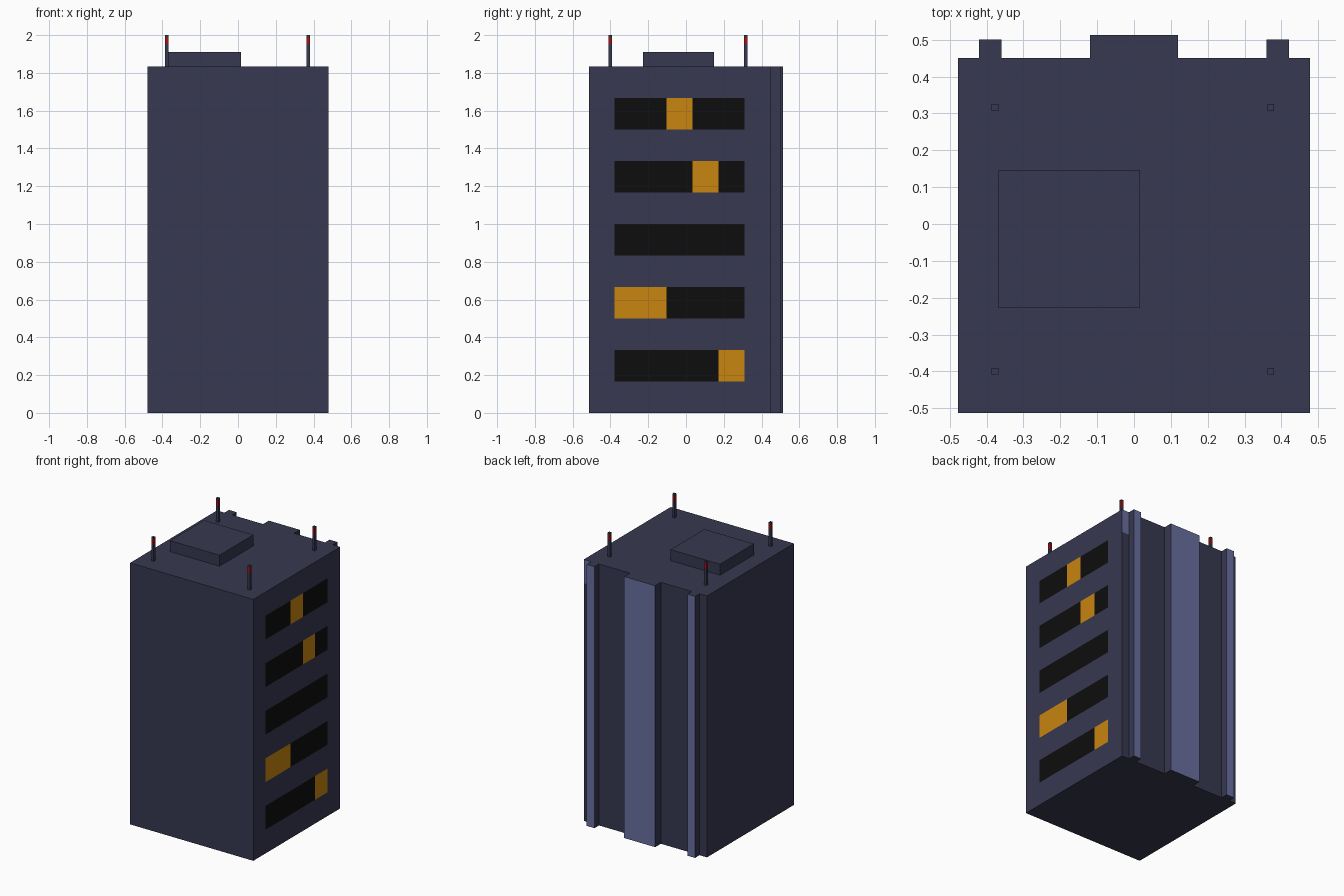
import bpy, bmesh

if "Cube" in bpy.data.objects:
    bpy.data.objects.remove(bpy.data.objects["Cube"])


def material(name, rgb):
    m = bpy.data.materials.new(name)
    m.diffuse_color = (*rgb, 1)
    m.use_nodes = True
    m.node_tree.nodes["Principled BSDF"].inputs["Base Color"].default_value = m.diffuse_color
    return m


wall = material("wall", (0.038, 0.040, 0.080))
pale = material("pale_wall", (0.138, 0.162, 0.350))
dark = material("dark_window", (0.004, 0.004, 0.004))
lit = material("lit_window", (0.578, 0.235, 0.005))
red = material("red_light", (0.40, 0.005, 0.008))


def prism(outline, z0, z1):
    """Closed bmesh made by extruding a floor outline upwards."""
    bm = bmesh.new()
    base = bm.faces.new([bm.verts.new((x, y, z0)) for x, y in outline])
    top = bmesh.ops.extrude_face_region(bm, geom=[base], use_keep_orig=True)
    verts = [g for g in top["geom"] if isinstance(g, bmesh.types.BMVert)]
    bmesh.ops.translate(bm, verts=verts, vec=(0, 0, z1 - z0))
    bmesh.ops.recalc_face_normals(bm, faces=bm.faces[:])
    return bm


def rect(x0, x1, y0, y1):
    return [(x0, y0), (x1, y0), (x1, y1), (x0, y1)]


def cut(bm, picks, co, no):
    """Split only the picked faces along a plane."""
    faces = [f for f in bm.faces if picks(f)]
    geom = faces + list({e for f in faces for e in f.edges}) + list({v for f in faces for v in f.verts})
    bmesh.ops.bisect_plane(bm, geom=geom, plane_co=co, plane_no=no, dist=1e-5)


def finish(name, bm, mats):
    bm.normal_update()
    me = bpy.data.meshes.new(name)
    bm.to_mesh(me)
    bm.free()
    for m in mats:
        me.materials.append(m)
    ob = bpy.data.objects.new(name, me)
    bpy.context.collection.objects.link(ob)
    return ob


# Tower with three full-height ribs on the back
W, FRONT, BACK, H = 0.478, -0.513, 0.45, 1.833
outline = [(-W, FRONT), (W, FRONT), (W, BACK)]
for x0, x1, y in ((0.42, 0.36, 0.50), (0.12, -0.12, 0.513), (-0.36, -0.42, 0.50)):
    outline += [(x0, BACK), (x0, y), (x1, y), (x1, BACK)]
outline.append((-W, BACK))
bm = prism(outline, 0, H)

# Window grid cut into the right wall
STEP, Y0, PITCH = H / 11, -0.378, 0.1376
on_right = lambda f: f.calc_center_median().x > W - 1e-4
for i in range(1, 11):
    cut(bm, on_right, (0, 0, i * STEP), (0, 0, 1))
for i in range(6):
    cut(bm, on_right, (0, Y0 + i * PITCH, 0), (0, 1, 0))

# Pale panel at the top of the back right corner
in_corner = lambda f: (f.calc_center_median().x > 0.43 and
                       abs(f.calc_center_median().y - BACK) < 1e-4)
cut(bm, in_corner, (0, 0, 10 * STEP), (0, 0, 1))

# Paint the windows, the rib faces and the corner panel
LIT = {(0, 4), (1, 0), (1, 1), (3, 3), (4, 2)}
bm.normal_update()
for f in bm.faces:
    c = f.calc_center_median()
    if on_right(f):
        level, col = int(c.z / STEP), int((c.y - Y0) // PITCH)
        if level % 2 and 0 <= col < 5:
            f.material_index = 3 if (level // 2, col) in LIT else 2
    elif f.normal.y > 0.9 and (c.y > BACK + 0.02 or (in_corner(f) and c.z > 10 * STEP)):
        f.material_index = 1
finish("tower", bm, [wall, pale, dark, lit])

# Low box on the roof
finish("roof_box", prism(rect(-0.367, 0.016, -0.228, 0.147), H, 1.91), [wall])

# Four corner masts with a red band below the tip
for side, x in (("left", -0.377), ("right", 0.371)):
    for end, y in (("front", -0.400), ("back", 0.316)):
        r = 0.009
        mast = prism(rect(x - r, x + r, y - r, y + r), H, 2.0)
        for z in (1.952, 1.988):
            cut(mast, lambda f: True, (0, 0, z), (0, 0, 1))
        for f in mast.faces:
            f.material_index = int(1.952 < f.calc_center_median().z < 1.988)
        finish(f"mast_{end}_{side}", mast, [wall, red])
